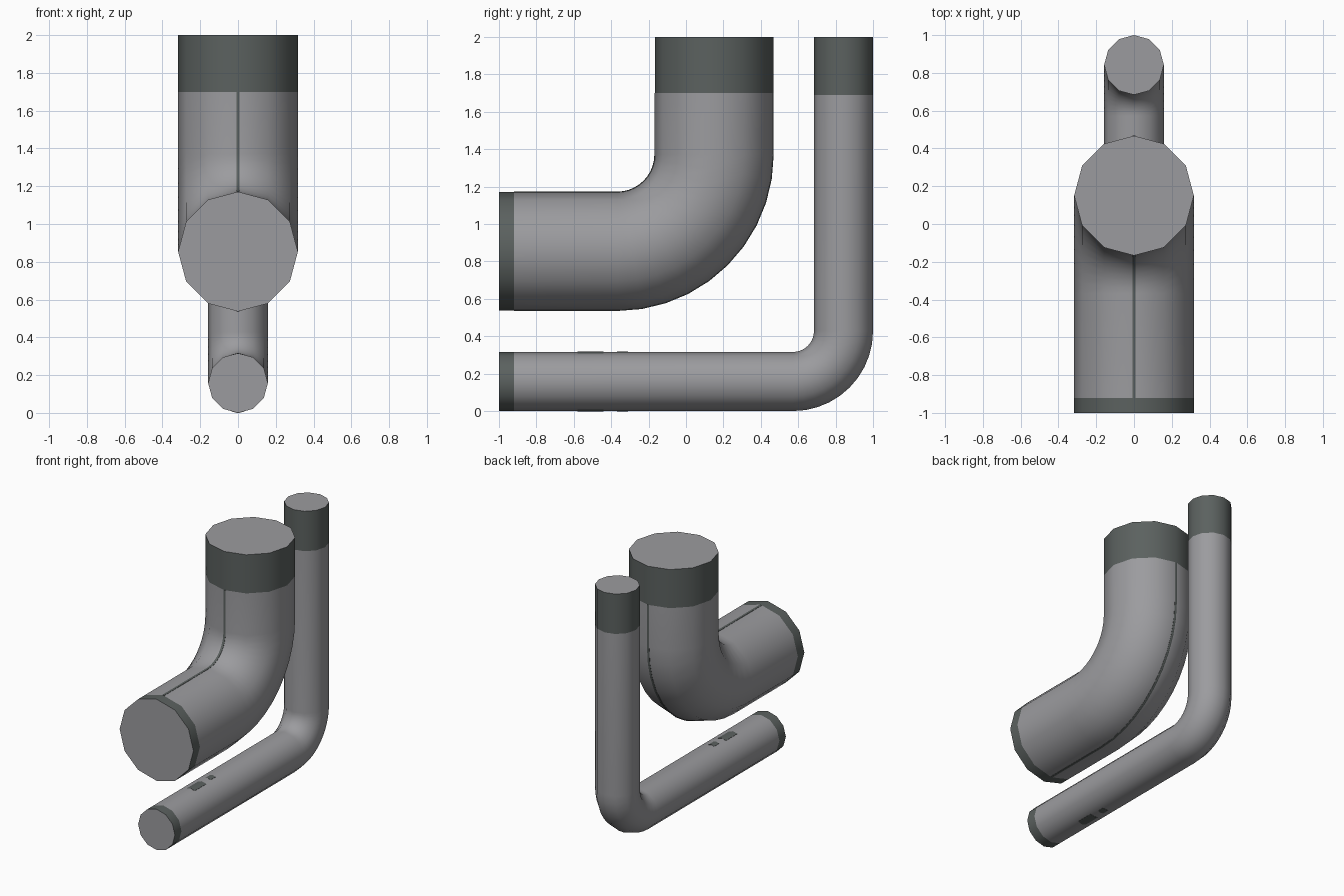
import bpy, bmesh, math
from mathutils import Vector

if "Cube" in bpy.data.objects:
    bpy.data.objects.remove(bpy.data.objects["Cube"])


def material(name, rgb):
    m = bpy.data.materials.new(name)
    m.diffuse_color = (*rgb, 1)
    m.use_nodes = True
    m.node_tree.nodes["Principled BSDF"].inputs["Base Color"].default_value = m.diffuse_color
    return m


GREY = material("pipe grey", (0.33, 0.33, 0.345))
DARK = material("dark band grey", (0.105, 0.12, 0.115))
STEPS = 10


def elbow_path(y_axis, z_axis, bend, y0=-1.0, z1=2.0, y_cut=None, z_cut=None):
    """Stations (centre, inward normal) along a 90 degree elbow."""
    cy, cz = y_axis - bend, z_axis + bend
    up, front = Vector((0, 0, 1)), Vector((0, -1, 0))
    path = [(Vector((0, y, z_axis)), up) for y in (y0, y_cut) if y is not None]
    for i in range(STEPS + 1):
        a = math.pi / 2 * i / STEPS
        n = Vector((0, -math.sin(a), math.cos(a)))
        path.append((Vector((0, cy, cz)) - n * bend, n))
    path += [(Vector((0, y_axis, z)), front) for z in (z_cut, z1) if z is not None]
    return path


def sweep(name, path, profile, mats, dark_ends=False):
    """Sweep a closed profile of (inward, x) points along the path."""
    bm = bmesh.new()
    rings = [[bm.verts.new(c + n * p + Vector((x, 0, 0))) for p, x in profile]
             for c, n in path]
    k = len(profile)
    for j in range(len(rings) - 1):
        a, b = rings[j], rings[j + 1]
        for i in range(k):
            f = bm.faces.new((a[i], a[(i + 1) % k], b[(i + 1) % k], b[i]))
            f.smooth = True
            if dark_ends and j in (0, len(rings) - 2):
                f.material_index = 1
    bm.faces.new(rings[0])
    bm.faces.new(rings[-1])
    bmesh.ops.recalc_face_normals(bm, faces=bm.faces)
    me = bpy.data.meshes.new(name)
    bm.to_mesh(me)
    bm.free()
    for m in mats:
        me.materials.append(m)
    me.set_sharp_from_angle(angle=math.radians(40))
    ob = bpy.data.objects.new(name, me)
    bpy.context.collection.objects.link(ob)
    return ob


def circle(r, sides=12):
    return [(r * math.cos(2 * math.pi * i / sides), r * math.sin(2 * math.pi * i / sides))
            for i in range(sides)]


def ridge(r, w, side, lift=0.002):
    """Thin V-shaped plate hugging the pipe's corner at x = 0."""
    drop = w * math.tan(math.radians(15))
    line = [(r - drop, -w), (r, 0), (r - drop, w)]
    return ([(side * (p + lift), x) for p, x in line]
            + [(side * (p - lift), x) for p, x in reversed(line)])


# Large elbow pipe with dark end bands
R, LARGE = 0.317, (0.15, 0.854, 0.518)
sweep("large_pipe", elbow_path(*LARGE, y_cut=-0.92, z_cut=1.70), circle(R), (GREY, DARK), True)

# Thin dark seams along its inner and outer bends
for label, side in (("inner", 1), ("outer", -1)):
    sweep(label + "_seam", elbow_path(*LARGE, y0=-0.92, z1=1.70), ridge(R, 0.009, side), (DARK,))

# Small elbow pipe with dark end bands
r, SMALL = 0.158, (0.842, 0.158, 0.27)
sweep("small_pipe", elbow_path(*SMALL, y_cut=-0.92, z_cut=1.69), circle(r), (GREY, DARK), True)

# Small dark patches above and below its horizontal run
for label, side in (("top", 1), ("bottom", -1)):
    for i, (y0, y1, w) in enumerate(((-0.58, -0.44, 0.035), (-0.37, -0.31, 0.025))):
        run = [(Vector((0, y, 0.158)), Vector((0, 0, 1))) for y in (y0, y1)]
        sweep(f"{label}_patch_{i + 1}", run, ridge(r, w, side, 0.0015), (DARK,))
